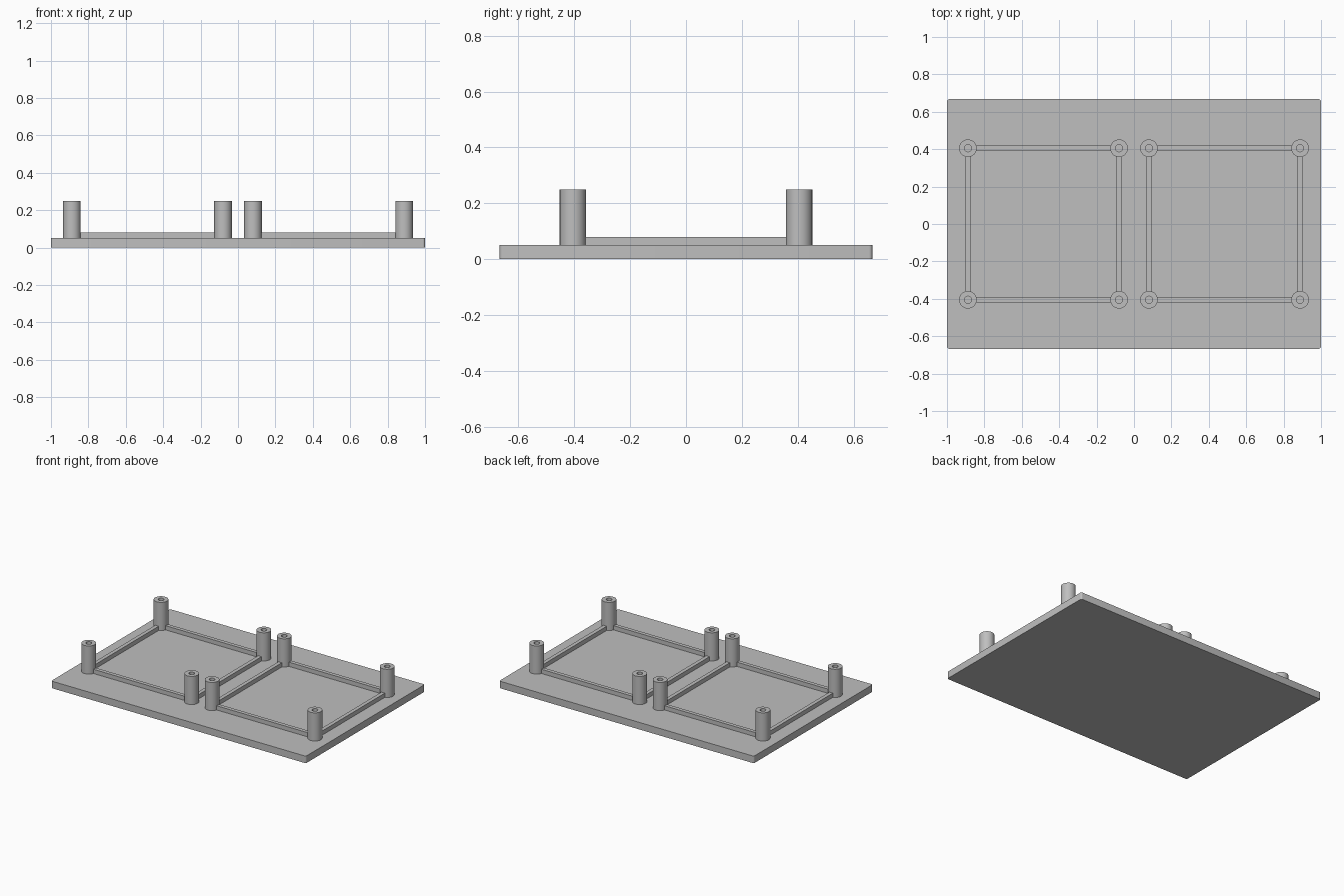
import bpy
import bmesh
import math
from mathutils import Matrix, Vector

cube = bpy.data.objects.get("Cube")
if cube:
    bpy.data.objects.remove(cube, do_unlink=True)

grey = bpy.data.materials.new("plain_grey")
grey.use_nodes = True
colour = (0.52, 0.52, 0.52, 1)
grey.diffuse_color = colour
grey.node_tree.nodes["Principled BSDF"].inputs["Base Color"].default_value = colour

PLATE_TOP, RAIL_TOP, POST_TOP = 0.05, 0.08, 0.25
POST_R, HOLE_R = 0.047, 0.019
INNER_X, OUTER_X, POST_Y = 0.08, 0.888, 0.405
RAIL_W = 0.027


def finish(name, bm, smooth=False):
    bmesh.ops.recalc_face_normals(bm, faces=bm.faces)
    mesh = bpy.data.meshes.new(name)
    bm.to_mesh(mesh)
    bm.free()
    obj = bpy.data.objects.new(name, mesh)
    bpy.context.collection.objects.link(obj)
    mesh.materials.append(grey)
    if smooth:
        bpy.ops.object.select_all(action='DESELECT')
        obj.select_set(True)
        bpy.context.view_layer.objects.active = obj
        bpy.ops.object.shade_smooth_by_angle(angle=math.radians(35))
    return obj


def box(name, low, high, corner=0):
    low, high = Vector(low), Vector(high)
    bm = bmesh.new()
    bmesh.ops.create_cube(bm, size=1, matrix=Matrix.Translation((low + high) / 2)
                          @ Matrix.Diagonal((*(high - low), 1)))
    if corner:
        upright = [e for e in bm.edges
                   if abs(e.verts[0].co.z - e.verts[1].co.z) > 0.01]
        bmesh.ops.bevel(bm, geom=upright, offset=corner, segments=4,
                        profile=0.5, affect='EDGES')
    return finish(name, bm, smooth=corner > 0)


def post(name, x, y):
    # Hollow post: a wall profile spun about its axis, with a floor in the bore
    bm = bmesh.new()
    profile = [(POST_R, PLATE_TOP - 0.005), (POST_R, POST_TOP),
               (HOLE_R, POST_TOP), (HOLE_R, PLATE_TOP), (0, PLATE_TOP)]
    verts = [bm.verts.new((r, 0, z)) for r, z in profile]
    edges = [bm.edges.new(pair) for pair in zip(verts, verts[1:])]
    bmesh.ops.spin(bm, geom=verts + edges, cent=(0, 0, 0), axis=(0, 0, 1),
                   angle=math.tau, steps=48)
    bmesh.ops.remove_doubles(bm, verts=bm.verts, dist=0.0001)
    bmesh.ops.translate(bm, verts=bm.verts, vec=(x, y, 0))
    return finish(name, bm, smooth=True)


# Base plate with slightly rounded corners
box("base_plate", (-1, -0.667, 0), (1, 0.667, PLATE_TOP), corner=0.012)

# Two mirrored frames, each with four posts joined by low rails
half = RAIL_W / 2
inset = POST_R - 0.012
rail_base = PLATE_TOP - 0.005
for side, s in (("left", 1), ("right", -1)):
    for place, px in (("inner", INNER_X), ("outer", OUTER_X)):
        x = s * px
        for end, y in (("front", -POST_Y), ("back", POST_Y)):
            post(f"{side}_{place}_{end}_post", x, y)
        box(f"{side}_{place}_rail", (x - half, -POST_Y + inset, rail_base),
            (x + half, POST_Y - inset, RAIL_TOP))
    x0, x1 = sorted((s * INNER_X, s * OUTER_X))
    for end, y in (("front", -POST_Y), ("back", POST_Y)):
        box(f"{side}_{end}_rail", (x0 + inset, y - half, rail_base),
            (x1 - inset, y + half, RAIL_TOP))
